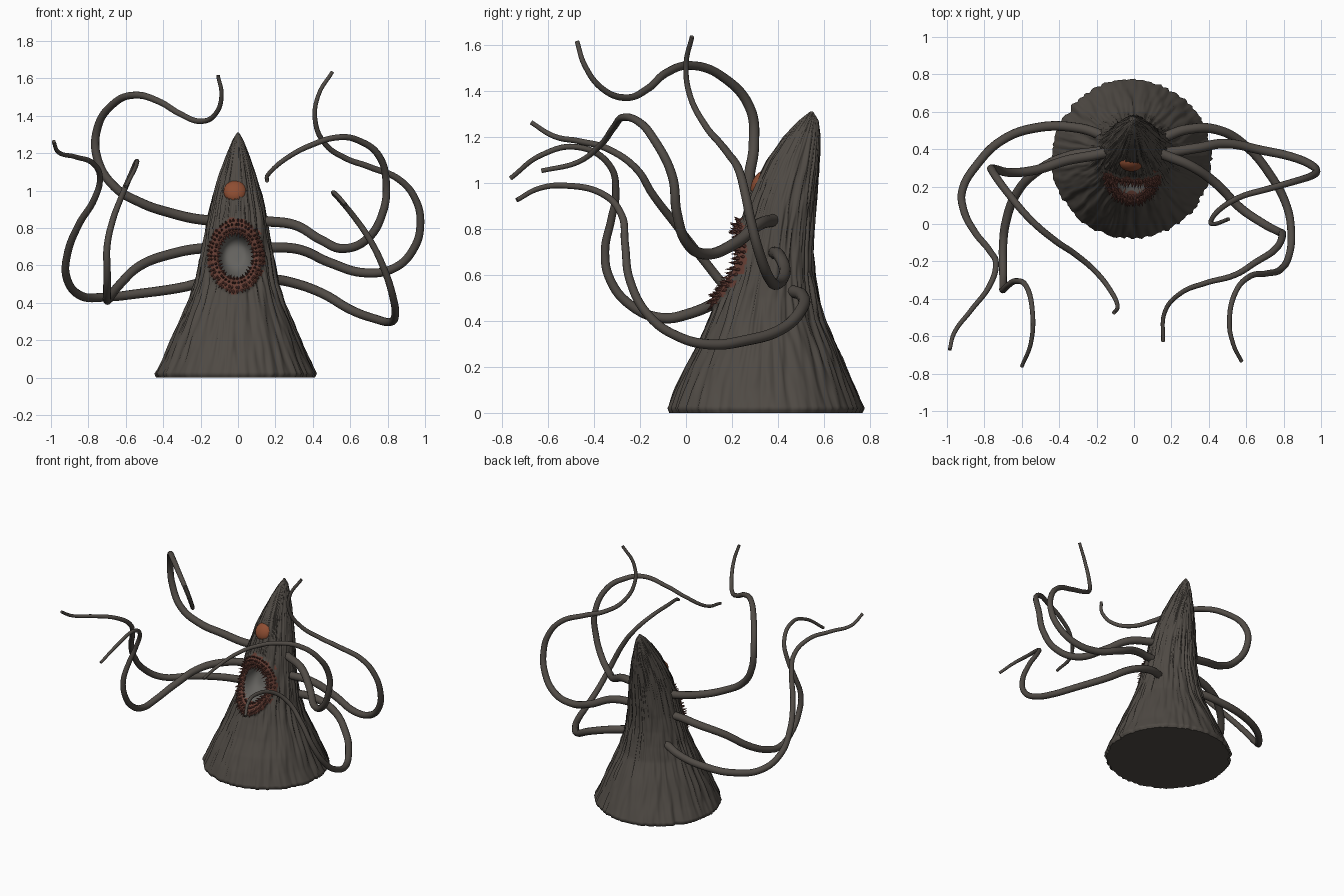
import bpy, bmesh, math, random
from mathutils import Vector, noise

if "Cube" in bpy.data.objects:
    bpy.data.objects.remove(bpy.data.objects["Cube"])

random.seed(4)


def material(name, rgb):
    m = bpy.data.materials.new(name)
    m.diffuse_color = (*rgb, 1)
    m.use_nodes = True
    m.node_tree.nodes["Principled BSDF"].inputs["Base Color"].default_value = m.diffuse_color
    return m


BARK = material("dark bark", (0.078, 0.068, 0.058))
SKIN = material("tentacle grey brown", (0.082, 0.071, 0.061))
LIP = material("lip red brown", (0.125, 0.045, 0.032))
TOOTH = material("tooth dark red", (0.14, 0.052, 0.04))
GULLET = material("gullet grey", (0.13, 0.125, 0.115))
EYE = material("eye orange", (0.27, 0.075, 0.032))

# Body profile: height, half width, front y, back y
PROFILE = [(0, .415, -.065, .76), (.02, .425, -.075, .77), (.1, .385, -.045, .735),
           (.2, .345, .0, .69), (.3, .30, .055, .645), (.4, .255, .10, .60),
           (.5, .22, .14, .575), (.6, .20, .185, .555), (.7, .18, .215, .55),
           (.8, .165, .235, .555), (.9, .145, .265, .56), (1.0, .12, .305, .57),
           (1.1, .09, .355, .58), (1.2, .055, .425, .582), (1.27, .028, .49, .575),
           (1.31, .005, .54, .552)]


def section(z):
    for a, b in zip(PROFILE, PROFILE[1:]):
        if z <= b[0]:
            t = (z - a[0]) / (b[0] - a[0])
            w, f, k = (a[i] + (b[i] - a[i]) * t for i in (1, 2, 3))
            break
    else:
        w, f, k = PROFILE[-1][1:]
    return -0.012 * (1 - z / 1.31), (f + k) / 2, w, (k - f) / 2


MOUTH = (-.012, .65, .10, .13)


def mouth_e(x, z):
    return math.hypot((x - MOUTH[0]) / MOUTH[2], (z - MOUTH[1]) / MOUTH[3])


def front_y(x, z):
    cx, cy, rx, ry = section(z)
    return cy - ry * math.sqrt(max(0, 1 - ((x - cx) / rx) ** 2))


def bulge(e):
    # Bowl inside the mouth, raised lip around it
    if e < .95:
        return .11 * (1 - (e / .95) ** 4)
    if e < 1.6:
        return -.022 * math.sin(math.pi * (e - .95) / .65)
    return 0


def add_object(name, bm, mats, smooth=True):
    me = bpy.data.meshes.new(name)
    bmesh.ops.recalc_face_normals(bm, faces=bm.faces)
    for f in bm.faces:
        f.smooth = smooth
    bm.to_mesh(me)
    bm.free()
    for m in mats:
        me.materials.append(m)
    ob = bpy.data.objects.new(name, me)
    bpy.context.collection.objects.link(ob)
    return ob


# Body with bark ridges, lips and mouth cavity
SEG, ROWS = 200, 130
bm = bmesh.new()
rings = []
for r in range(ROWS + 1):
    z = 1.31 * r / ROWS
    cx, cy, rx, ry = section(z)
    ring = []
    for s in range(SEG):
        a = math.tau * s / SEG
        c, d = math.cos(a), math.sin(a)
        x, y = cx + rx * c, cy + ry * d
        e = mouth_e(x, z) if d < 0 else 9
        ridge = .5 - 1.6 * abs(noise.noise(Vector((c * 9, d * 9, z * 2.2))))
        flake = noise.noise(Vector((c * 22, d * 22, z * 7 + 5)))
        amp = .016 * min(1, rx / .16) * (1 if e > 1.6 else .3 if e > .95 else 0)
        n = amp * (ridge + .6 * flake)
        ring.append(bm.verts.new((x + n * c, y + n * d + bulge(e), z)))
    rings.append(ring)
for lo, hi in zip(rings, rings[1:]):
    for s in range(SEG):
        t = (s + 1) % SEG
        f = bm.faces.new((lo[s], lo[t], hi[t], hi[s]))
        p = f.calc_center_median()
        e = mouth_e(p.x, p.z) if p.y < section(p.z)[1] else 9
        edge = 1.5 + .2 * noise.noise(p * 30)
        f.material_index = 2 if e < .93 else 1 if e < edge else 0
bm.faces.new(rings[0][::-1])
bm.faces.new(rings[-1])
body = add_object("body", bm, [BARK, LIP, GULLET])
for p in body.data.polygons:
    if len(p.vertices) > 4:
        p.use_smooth = False

# Rings of small teeth around the lips
bm = bmesh.new()
for e, count, length, out in ((.97, 34, .034, -.7), (1.12, 40, .034, -.1),
                              (1.28, 44, .032, .35), (1.43, 46, .026, .7)):
    for i in range(count):
        a = math.tau * (i + random.uniform(-.25, .25)) / count
        x = MOUTH[0] + MOUTH[2] * e * math.cos(a)
        z = MOUTH[1] + MOUTH[3] * e * math.sin(a)
        base = Vector((x, front_y(x, z) + bulge(e) + .004, z))
        axis = Vector((out * math.cos(a), -.9, out * math.sin(a))).normalized()
        size = length * random.uniform(.75, 1.2)
        mat = axis.to_track_quat('Z', 'Y').to_matrix().to_4x4()
        mat.translation = base + axis * size / 2
        bmesh.ops.create_cone(bm, cap_ends=True, segments=6, radius1=.008,
                              radius2=.0008, depth=size, matrix=mat)
add_object("teeth", bm, [TOOTH], smooth=False)

# Single eye
bm = bmesh.new()
bmesh.ops.create_uvsphere(bm, u_segments=32, v_segments=16, radius=1)
eye = add_object("eye", bm, [EYE])
eye.scale = (.062, .038, .062)
eye.location = (-.015, .324, .995)
eye.rotation_euler = (-.45, 0, 0)


# Tapered tentacles swept along smooth paths
def tentacle(name, pts):
    cu = bpy.data.curves.new(name, 'CURVE')
    cu.dimensions = '3D'
    cu.bevel_depth = 1
    cu.bevel_resolution = 4
    cu.resolution_u = 10
    cu.use_fill_caps = True
    sp = cu.splines.new('BEZIER')
    sp.bezier_points.add(len(pts) - 1)
    for i, (bp, p) in enumerate(zip(sp.bezier_points, pts)):
        bp.co = p
        bp.radius = .028 - .018 * (i / (len(pts) - 1)) ** 1.2
        bp.handle_left_type = bp.handle_right_type = 'AUTO'
    cu.materials.append(SKIN)
    ob = bpy.data.objects.new(name, cu)
    bpy.context.collection.objects.link(ob)
    bpy.ops.object.select_all(action='DESELECT')
    ob.select_set(True)
    bpy.context.view_layer.objects.active = ob
    bpy.ops.object.convert(target='MESH')
    for p in ob.data.polygons:
        p.use_smooth = len(p.vertices) <= 4


tentacle("left_upper_tentacle", [
    (-.08, .40, .84), (-.2, .37, .845), (-.36, .34, .88), (-.52, .29, .935), (-.66, .275, 1.02),
    (-.75, .295, 1.165), (-.755, .28, 1.32), (-.67, .16, 1.46), (-.55, .02, 1.51),
    (-.42, -.09, 1.475), (-.31, -.165, 1.41), (-.2, -.26, 1.37), (-.12, -.365, 1.41),
    (-.088, -.44, 1.51), (-.107, -.474, 1.615)])
tentacle("left_middle_tentacle", [
    (-.08, .40, .69), (-.2, .385, .69), (-.36, .36, .66), (-.52, .28, .60), (-.63, .16, .50),
    (-.685, .01, .43), (-.70, -.11, .413), (-.70, -.243, .47), (-.70, -.33, .58),
    (-.70, -.352, .70), (-.67, -.325, .84), (-.63, -.305, .95), (-.575, -.335, 1.08),
    (-.543, -.47, 1.155), (-.55, -.63, 1.12), (-.60, -.762, 1.02)])
tentacle("left_lower_tentacle", [
    (-.1, .43, .52), (-.2, .485, .505), (-.31, .515, .48), (-.52, .515, .45), (-.71, .445, .43),
    (-.845, .31, .44), (-.915, .19, .53), (-.912, .08, .66), (-.85, -.045, .82),
    (-.77, -.145, .95), (-.738, -.215, 1.06), (-.775, -.335, 1.145), (-.87, -.46, 1.18),
    (-.96, -.58, 1.205), (-.986, -.672, 1.262)])
tentacle("right_upper_tentacle", [
    (.07, .41, .84), (.16, .37, .835), (.305, .31, .815), (.44, .215, .738), (.57, .085, .69),
    (.695, 0, .745), (.77, -.04, .87), (.793, -.06, 1.03), (.75, -.14, 1.19),
    (.65, -.205, 1.265), (.545, -.27, 1.285), (.385, -.315, 1.24), (.25, -.37, 1.166),
    (.165, -.47, 1.09), (.155, -.628, 1.052)])
tentacle("right_middle_tentacle", [
    (.08, .39, .69), (.18, .385, .695), (.33, .405, .684), (.49, .43, .615), (.68, .395, .56),
    (.84, .36, .588), (.94, .32, .69), (.975, .285, .82), (.95, .258, .95),
    (.866, .23, 1.055), (.706, .185, 1.125), (.57, .145, 1.175), (.465, .083, 1.25),
    (.412, .017, 1.38), (.43, 0, 1.51), (.505, .026, 1.635)])
tentacle("right_lower_tentacle", [
    (.1, .43, .53), (.19, .475, .525), (.28, .505, .51), (.44, .505, .455), (.6, .415, .364),
    (.73, .26, .315), (.815, .10, .298), (.84, -.03, .33), (.832, -.155, .415),
    (.785, -.242, .57), (.706, -.265, .735), (.62, -.28, .86), (.545, -.36, .95),
    (.51, -.53, .988), (.53, -.64, .975), (.575, -.735, .925)])
